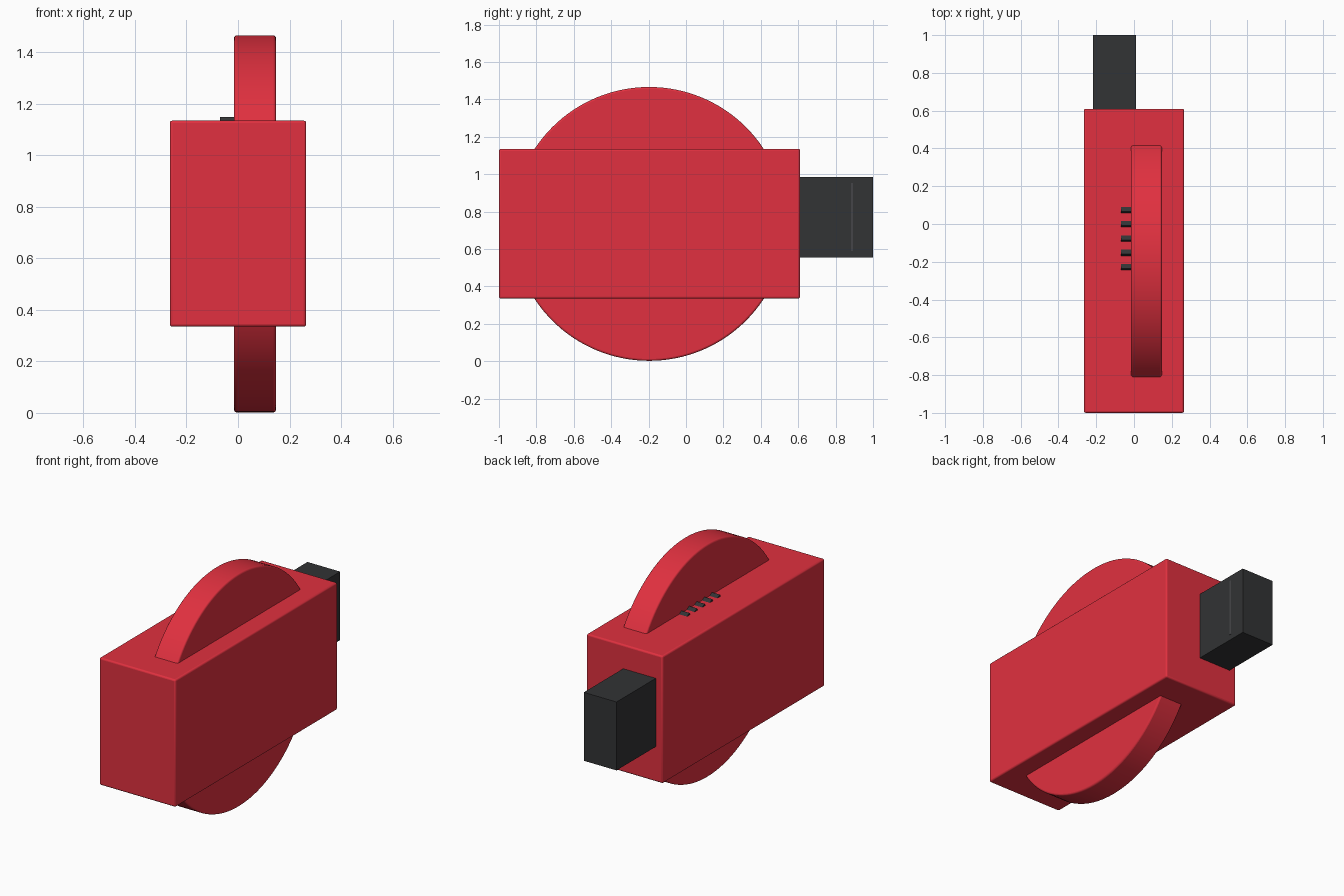
import bpy, math

if "Cube" in bpy.data.objects:
    bpy.data.objects.remove(bpy.data.objects["Cube"])


def material(name, color):
    m = bpy.data.materials.new(name)
    m.diffuse_color = (*color, 1)
    m.use_nodes = True
    m.node_tree.nodes["Principled BSDF"].inputs["Base Color"].default_value = m.diffuse_color
    return m


RED = material("red_plastic", (0.75, 0.03, 0.05))
DARK = material("dark_plastic", (0.032, 0.033, 0.035))
GREY = material("grey_line", (0.06, 0.06, 0.065))


def finish(name, mat, bevel):
    ob = bpy.context.object
    ob.name = name
    ob.data.materials.append(mat)
    bpy.ops.object.transform_apply(location=False, rotation=True, scale=True)
    if bevel:
        mod = ob.modifiers.new("edge_round", "BEVEL")
        mod.width = bevel
        mod.segments = 3
        mod.limit_method = "ANGLE"
        mod.angle_limit = math.radians(40)
    bpy.ops.object.shade_smooth_by_angle(angle=math.radians(35))
    return ob


def box(name, lo, hi, mat, bevel=0.0, tilt=0.0):
    centre = [(a + b) / 2 for a, b in zip(lo, hi)]
    bpy.ops.mesh.primitive_cube_add(size=1, location=centre, rotation=(tilt, 0, 0))
    bpy.context.object.scale = [b - a for a, b in zip(lo, hi)]
    return finish(name, mat, bevel)


# Main housing
box("housing", (-0.265, -1.0, 0.335), (0.265, 0.61, 1.135), RED, 0.01)

# Large wheel running through the housing, slightly off centre
bpy.ops.mesh.primitive_cylinder_add(vertices=128, radius=0.732, depth=0.163,
                                    location=(0.066, -0.197, 0.734),
                                    rotation=(0, math.pi / 2, 0))
finish("wheel", RED, 0.01)

# Rear connector block with a thin seam line on its right side
box("connector", (-0.217, 0.58, 0.555), (0.01, 1.0, 0.985), DARK)
box("connector_seam", (0.0, 0.882, 0.59), (0.0115, 0.894, 0.952), GREY)

# Row of tilted grip teeth beside the wheel
for i in range(5):
    y = 0.074 - 0.0755 * i
    box(f"grip_tooth_{i + 1}", (-0.07, y - 0.018, 1.110), (0.0, y + 0.018, 1.142),
        DARK, tilt=math.radians(-30))
